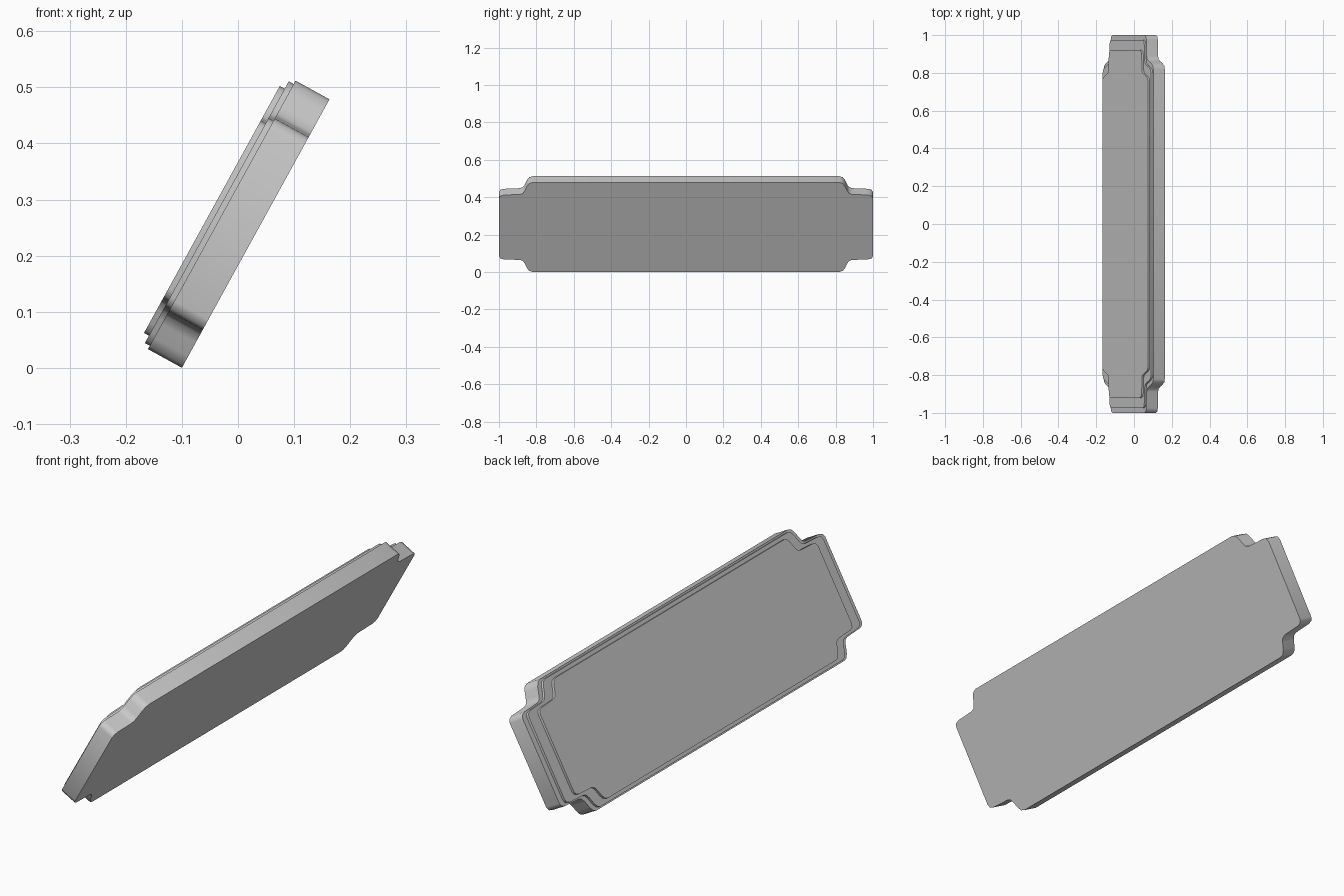
import bpy
import bmesh
import math

if "Cube" in bpy.data.objects:
    bpy.data.objects.remove(bpy.data.objects["Cube"], do_unlink=True)

grey = bpy.data.materials.new("plain grey")
grey.use_nodes = True
grey.diffuse_color = (0.6, 0.6, 0.6, 1)
grey.node_tree.nodes["Principled BSDF"].inputs["Base Color"].default_value = (0.6, 0.6, 0.6, 1)

# One quarter of the notched outline: (half width, half length)
QUARTER = [(0.273, 0.82), (0.267, 0.838), (0.25, 0.85), (0.222, 0.862),
           (0.206, 0.872), (0.2, 0.888), (0.196, 0.975), (0.19, 0.993), (0.175, 1.0)]
half = QUARTER + [(-w, l) for w, l in reversed(QUARTER)]
OUTLINE = half + [(w, -l) for w, l in reversed(half)]

TILT = -math.radians(61.2)
CENTRE = (0.0315, 0, 0.2395)


def plate(name, scale, low, high):
    """Extrude the scaled outline between two depths and lean it back."""
    bm = bmesh.new()
    face = bm.faces.new([bm.verts.new((w * scale, l * scale, low)) for w, l in OUTLINE])
    ext = bmesh.ops.extrude_face_region(bm, geom=[face])
    for v in ext["geom"]:
        if isinstance(v, bmesh.types.BMVert):
            v.co.z = high
    # The extrusion removes nothing underneath, so the plate is closed
    bmesh.ops.recalc_face_normals(bm, faces=bm.faces)
    mesh = bpy.data.meshes.new(name)
    bm.to_mesh(mesh)
    bm.free()
    mesh.materials.append(grey)
    ob = bpy.data.objects.new(name, mesh)
    bpy.context.collection.objects.link(ob)
    ob.rotation_euler = (0, TILT, 0)
    ob.location = CENTRE
    bpy.ops.object.select_all(action="DESELECT")
    ob.select_set(True)
    bpy.context.view_layer.objects.active = ob
    bpy.ops.object.shade_smooth_by_angle(angle=math.radians(50))


# Stepped plaque: thick backing and two thin raised layers
plate("backing_plate", 1.0, 0.0, 0.069)
plate("raised_border", 0.975, 0.068, 0.079)
plate("front_panel", 0.92, 0.078, 0.089)
